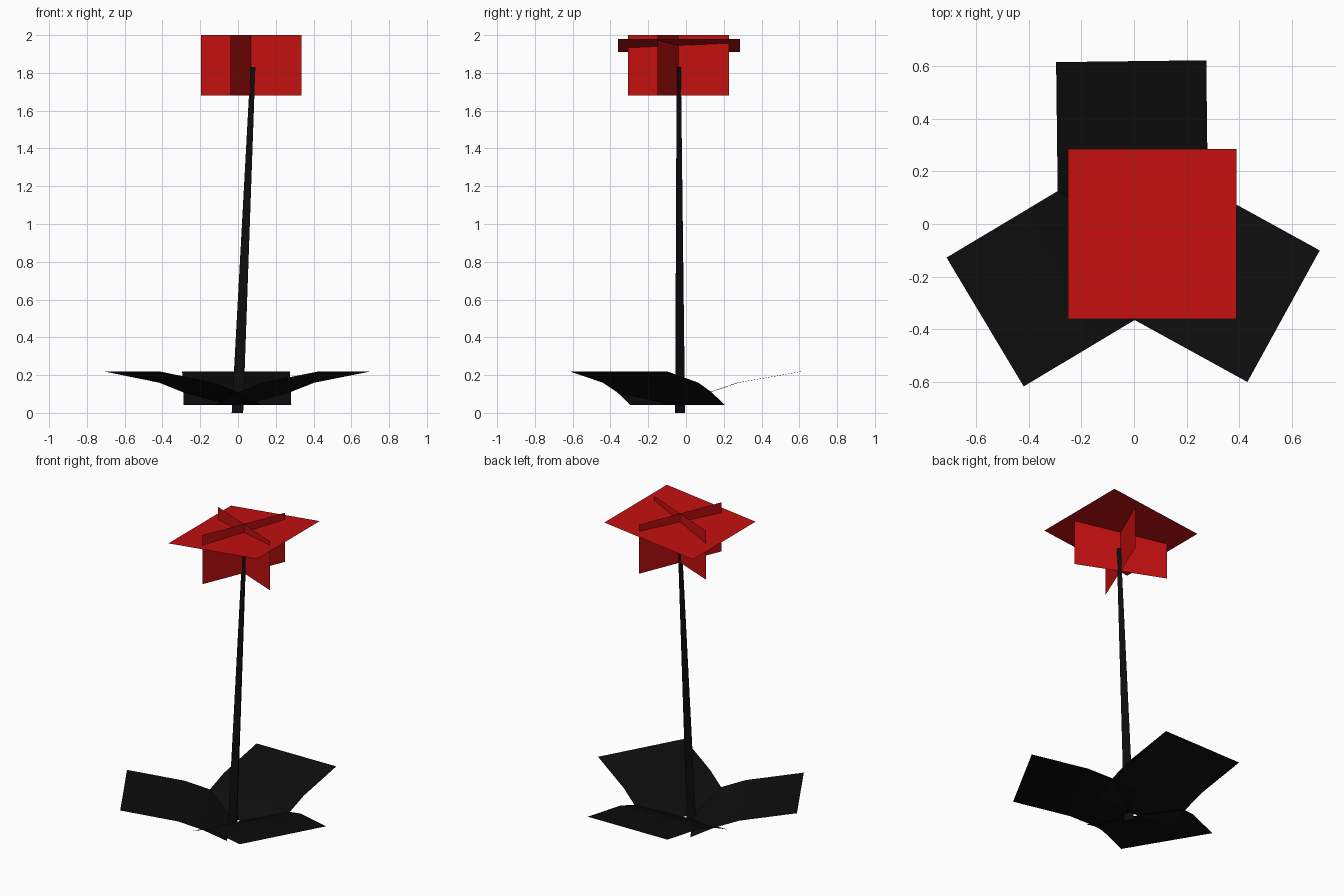
import bpy
from math import radians, cos, sin, pi

if "Cube" in bpy.data.objects:
    bpy.data.objects.remove(bpy.data.objects["Cube"])


def material(name, color):
    m = bpy.data.materials.new(name)
    m.diffuse_color = (*color, 1)
    m.use_nodes = True
    m.node_tree.nodes["Principled BSDF"].inputs["Base Color"].default_value = m.diffuse_color
    return m


red = material("petal_red", (0.55, 0.005, 0.005))
black = material("leaf_black", (0.004, 0.004, 0.004))


def make(name, verts, faces, mat):
    mesh = bpy.data.meshes.new(name)
    mesh.from_pydata(verts, [], faces)
    mesh.materials.append(mat)
    obj = bpy.data.objects.new(name, mesh)
    bpy.context.collection.objects.link(obj)
    return obj


# Leaves: bent strips, profile is (distance outward, height)
LEAF = [(0, 0.042), (0.145, 0.11), (0.29, 0.16), (0.633, 0.22)]
HALF = 0.285


def leaf(name, root, angle):
    a = radians(angle)
    dx, dy = cos(a), sin(a)
    verts = [(root[0] + d * dx - s * HALF * dy, root[1] + d * dy + s * HALF * dx, z)
             for d, z in LEAF for s in (-1, 1)]
    faces = [(2 * i, 2 * i + 2, 2 * i + 3, 2 * i + 1) for i in range(len(LEAF) - 1)]
    make(name, verts, faces, black)


leaf("leaf_back", (-0.003, -0.015), 90.7)
leaf("leaf_right", (0.013, -0.045), -28.8)
leaf("leaf_left", (-0.022, -0.047), 210.9)

# Stem: leaning, tapered three-sided post, rings are (x, y, z, radius)
verts = [(x + r * cos(pi / 2 + k * 2 * pi / 3), y + r * sin(pi / 2 + k * 2 * pi / 3), z)
         for x, y, z, r in [(-0.003, -0.04, 0, 0.035), (0.079, -0.042, 1.83, 0.015)]
         for k in range(3)]
faces = [(k, (k + 1) % 3, (k + 1) % 3 + 3, k + 3) for k in range(3)]
make("stem", verts, faces + [(2, 1, 0), (3, 4, 5)], black)

# Flower: two crossed upright petals
CX, CY = 0.07, -0.04
for name, (hx, hy) in {"petal_upright_side": (0.265, -0.11),
                       "petal_upright_front": (0.11, 0.268)}.items():
    make(name, [(CX - hx, CY - hy, 1.68), (CX + hx, CY + hy, 1.68),
                (CX + hx, CY + hy, 2.0), (CX - hx, CY - hy, 2.0)], [(0, 1, 2, 3)], red)

# Flower: slightly tilted flat petal
make("petal_flat", [(-0.25, -0.36, 1.91), (0.39, -0.36, 1.98),
                    (0.39, 0.285, 1.98), (-0.25, 0.285, 1.91)], [(0, 1, 2, 3)], red)
